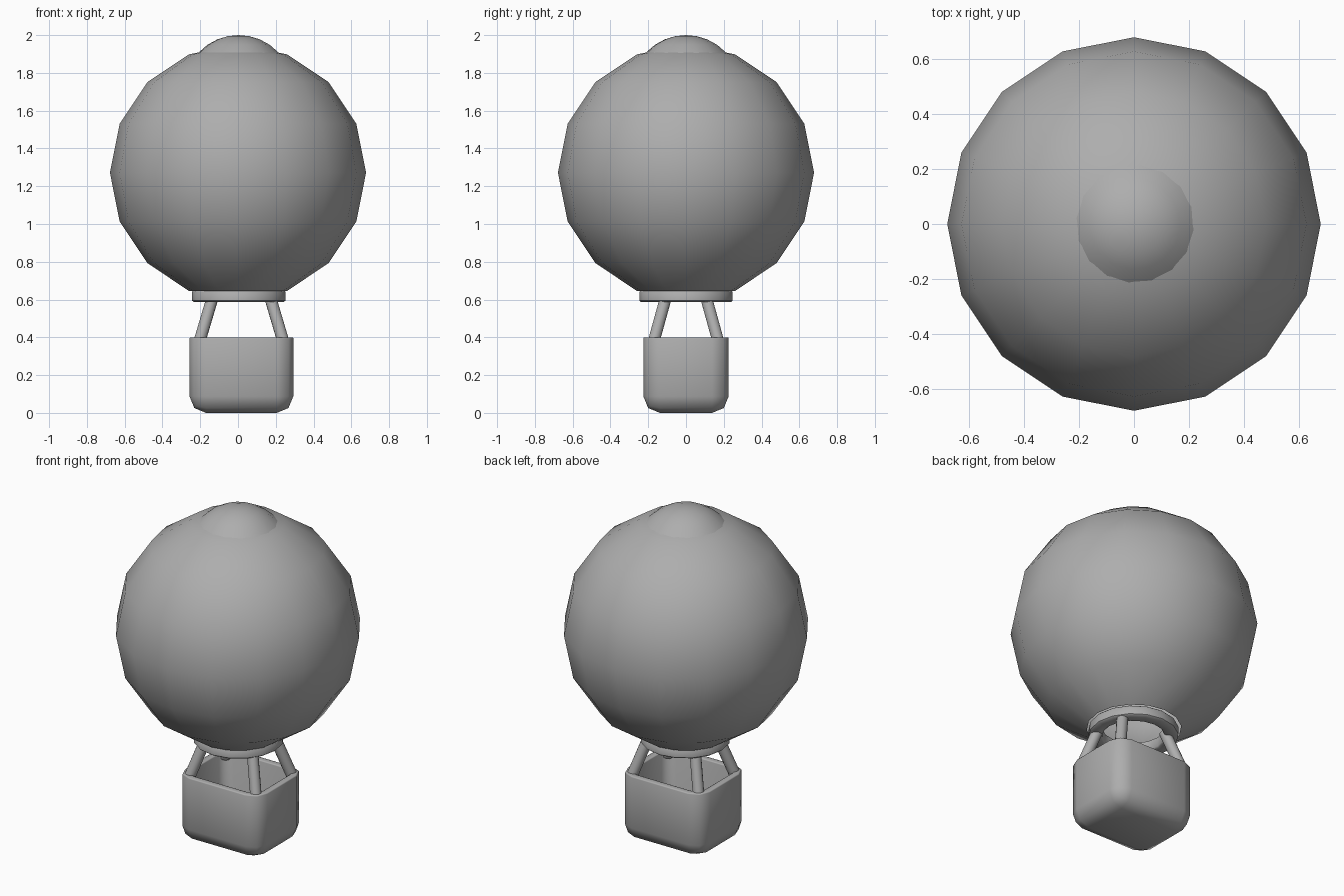
import bpy, bmesh, math
from mathutils import Vector

if "Cube" in bpy.data.objects:
    bpy.data.objects.remove(bpy.data.objects["Cube"])

# One darker grey for every part
GREY = bpy.data.materials.new("grey")
GREY.diffuse_color = (0.42, 0.42, 0.42, 1)
GREY.use_nodes = True
GREY.node_tree.nodes["Principled BSDF"].inputs["Base Color"].default_value = GREY.diffuse_color


def finish(bm, name, angle=50):
    """Turn a bmesh into a named, smooth-shaded object."""
    bmesh.ops.recalc_face_normals(bm, faces=bm.faces[:])
    mesh = bpy.data.meshes.new(name)
    bm.to_mesh(mesh)
    bm.free()
    mesh.materials.append(GREY)
    obj = bpy.data.objects.new(name, mesh)
    bpy.context.collection.objects.link(obj)
    bpy.ops.object.select_all(action='DESELECT')
    obj.select_set(True)
    bpy.context.view_layer.objects.active = obj
    bpy.ops.object.shade_smooth_by_angle(angle=math.radians(angle))
    return obj


def lathe(name, profile, sides, closed=False, turn=0.0, cx=0.0):
    """Revolve (radius, z) points about a vertical axis at x = cx."""
    bm = bmesh.new()
    rings = []
    for r, z in profile:
        if r == 0:
            rings.append([bm.verts.new((cx, 0, z))] * sides)
        else:
            angles = [turn + math.tau * i / sides for i in range(sides)]
            rings.append([bm.verts.new((cx + r * math.cos(a), r * math.sin(a), z)) for a in angles])
    pairs = list(zip(rings, rings[1:]))
    if closed:
        pairs.append((rings[-1], rings[0]))
    for low, high in pairs:
        for i in range(sides):
            j = (i + 1) % sides
            corners = list(dict.fromkeys((low[i], low[j], high[j], high[i])))
            bm.faces.new(corners)
    return finish(bm, name)


def strut(name, start, end, radius):
    """Round bar between two points."""
    start, end = Vector(start), Vector(end)
    axis = end - start
    bm = bmesh.new()
    bmesh.ops.create_cone(bm, cap_ends=True, segments=12, radius1=radius,
                          radius2=radius, depth=axis.length)
    bm.transform(axis.to_track_quat('Z', 'Y').to_matrix().to_4x4())
    bmesh.ops.translate(bm, verts=bm.verts[:], vec=(start + end) / 2)
    return finish(bm, name)


# Envelope: 16-sided ball, open at the mouth
R, CZ = 0.678, 1.272
ball = [(R * math.cos(math.radians(a)), CZ + R * math.sin(math.radians(a)))
        for a in (-67.5, -45, -22.5, 0, 22.5, 45, 67.5)]
lathe("envelope", ball + [(0, CZ + R)], 16)

# Crown cap: shallow spherical dome
CAP_R = 0.293
dome = [(r, 2.0 - CAP_R + math.sqrt(CAP_R ** 2 - r ** 2)) for r in (0.216, 0.165, 0.112, 0.057)]
lathe("crown_cap", [(0.21, 1.885)] + dome + [(0, 2.0)], 16, turn=-0.1, cx=0.003)

# Mouth ring: short tube with softened lower rim
lathe("mouth_ring", [(0.172, 0.648), (0.172, 0.594), (0.18, 0.587), (0.238, 0.587),
                     (0.247, 0.594), (0.247, 0.641), (0.24, 0.648)], 16, closed=True, cx=0.004)

# Basket: rounded open box with wall thickness
BX = 0.018
bm = bmesh.new()
bmesh.ops.create_cube(bm, size=1)
for v in bm.verts:
    v.co = (v.co.x * 0.55 + BX, v.co.y * 0.452, (v.co.z + 0.5) * 0.4)
top = [f for f in bm.faces if f.calc_center_median().z > 0.39]
bmesh.ops.delete(bm, geom=top, context='FACES_ONLY')
edges = [e for e in bm.edges if len(e.link_faces) == 2]
bmesh.ops.bevel(bm, geom=edges, offset=0.088, segments=2, profile=0.5, affect='EDGES')
basket = finish(bm, "basket")
wall = basket.modifiers.new("wall", 'SOLIDIFY')
wall.thickness = 0.04
wall.offset = -1
soft = basket.modifiers.new("soft_rim", 'BEVEL')
soft.width = 0.006
soft.segments = 2
soft.limit_method = 'ANGLE'
soft.angle_limit = math.radians(60)

# Four leaning struts from basket rim to mouth ring
for sx, side in ((-1, "left"), (1, "right")):
    for sy, end in ((-1, "front"), (1, "back")):
        strut(f"{end}_{side}_strut",
              (BX + sx * 0.224, sy * 0.173, 0.37),
              (BX + sx * 0.15, sy * 0.104, 0.62), 0.032)
